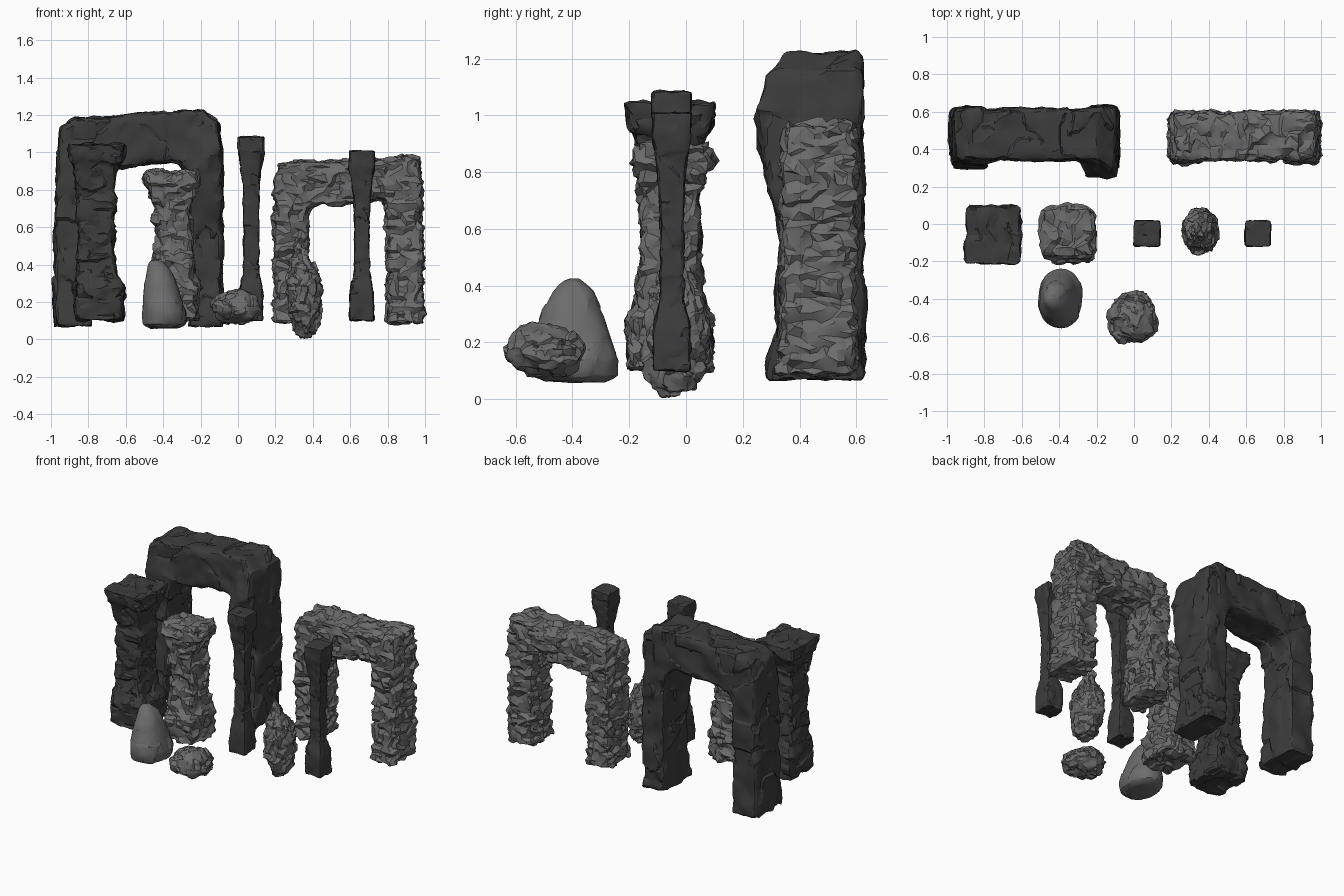
import bpy, bmesh, math
from mathutils import Vector, noise


def stone_material(name, g):
    m = bpy.data.materials.new(name)
    m.diffuse_color = (g, g, g, 1)
    return m


DARK = stone_material("dark_stone", 0.045)
GREY = stone_material("grey_stone", 0.15)


def ring(c, u, v, p, n=24):
    # superellipse around c; high p gives a rounded rectangle
    def f(t):
        return math.copysign(abs(t) ** (2 / p), t) if abs(t) > 1e-6 else 0
    a = [2 * math.pi * k / n for k in range(n)]
    return [c + u * f(math.cos(t)) + v * f(math.sin(t)) for t in a]


def bake(ob):
    dg = bpy.context.evaluated_depsgraph_get()
    me = bpy.data.meshes.new_from_object(ob.evaluated_get(dg))
    ob.modifiers.clear()
    ob.data = me


def stone(name, rings, mat, amp=0.01, freq=12, voxel=0.012, keep=0.2, stretch=1.0):
    # loft the rings, remesh, chisel with noise, reduce to facets
    bm = bmesh.new()
    loops = [[bm.verts.new(co) for co in r] for r in rings]
    n = len(loops[0])
    for a, b in zip(loops, loops[1:]):
        for k in range(n):
            bm.faces.new((a[k], a[(k + 1) % n], b[(k + 1) % n], b[k]))
    bm.faces.new(loops[0])
    bm.faces.new(loops[-1])
    bmesh.ops.recalc_face_normals(bm, faces=bm.faces[:])
    me = bpy.data.meshes.new(name)
    bm.to_mesh(me)
    bm.free()
    ob = bpy.data.objects.new(name, me)
    bpy.context.collection.objects.link(ob)
    rm = ob.modifiers.new("Remesh", 'REMESH')
    rm.mode = 'VOXEL'
    rm.voxel_size = voxel
    bake(ob)
    moved = []
    for v in ob.data.vertices:
        q = Vector((v.co.x, v.co.y, v.co.z * stretch)) * freq
        chip = noise.cell(q * 0.8 + noise.noise_vector(q * 0.5)) - 0.5
        moved.append(v.co + v.normal * amp * (noise.noise(q) + 0.6 * chip
                                              + 0.5 * noise.noise(q * 2.3)))
    for v, co in zip(ob.data.vertices, moved):
        v.co = co
    ob.data.update()
    ob.modifiers.new("Facets", 'DECIMATE').ratio = keep
    bake(ob)
    ob.data.materials.clear()
    ob.data.materials.append(mat)
    bpy.ops.object.select_all(action='DESELECT')
    ob.select_set(True)
    bpy.context.view_layer.objects.active = ob
    bpy.ops.object.shade_smooth_by_angle(angle=math.radians(25))
    return ob


def arch(name, stations, mat, **kw):
    # station: outer x, outer z, inner x, inner z, front y, back y
    rings = []
    for ox, oz, ix, iz, y0, y1 in stations:
        o, i = Vector((ox, 0, oz)), Vector((ix, 0, iz))
        c = (o + i) / 2 + Vector((0, (y0 + y1) / 2, 0))
        rings.append(ring(c, (o - i) / 2, Vector((0, (y1 - y0) / 2, 0)), 9))
    return stone(name, rings, mat, **kw)


def upright(name, levels, mat, p, **kw):
    # level: z, x0, x1, y0, y1
    rings = [ring(Vector(((a + b) / 2, (c + d) / 2, z)), Vector(((b - a) / 2, 0, 0)),
                  Vector((0, (d - c) / 2, 0)), p) for z, a, b, c, d in levels]
    return stone(name, rings, mat, **kw)


# Large dark archway
arch("dark_archway", [
    (-.985, .07, -.78, .07, .28, .63), (-.985, .25, -.78, .25, .31, .62),
    (-.985, .6, -.78, .6, .33, .62), (-.97, .85, -.77, .84, .33, .62),
    (-.965, 1.02, -.74, .89, .33, .62), (-.95, 1.13, -.71, .91, .33, .62),
    (-.87, 1.19, -.67, .915, .34, .62), (-.55, 1.205, -.53, .93, .34, .62),
    (-.32, 1.225, -.36, .95, .34, .62), (-.19, 1.23, -.31, .935, .33, .62),
    (-.1, 1.16, -.285, .9, .27, .63), (-.085, 1.03, -.275, .86, .24, .63),
    (-.08, .8, -.265, .78, .28, .63), (-.085, .6, -.26, .6, .33, .63),
    (-.085, .3, -.265, .3, .32, .63), (-.08, .07, -.27, .07, .28, .63)],
    DARK, amp=0.014, freq=9, voxel=0.014)

# Smaller grey archway
arch("grey_archway", [
    (.19, .09, .38, .09, .32, .6), (.19, .4, .375, .4, .34, .6),
    (.19, .65, .375, .65, .34, .6), (.19, .84, .385, .7, .34, .6),
    (.215, .94, .41, .715, .34, .6), (.3, .955, .45, .72, .34, .6),
    (.6, .96, .6, .725, .34, .6), (.88, .975, .74, .745, .34, .6),
    (.975, .975, .77, .75, .34, .6), (.985, .88, .785, .72, .34, .6),
    (.985, .65, .79, .65, .34, .6), (.99, .4, .795, .4, .34, .6),
    (.99, .09, .795, .09, .32, .6)],
    GREY, amp=0.018, freq=16, voxel=0.012, stretch=1.5)

# Broad dark pillar with flared head and foot
upright("dark_pillar", [
    (.1, -.87, -.61, -.21, .09), (.27, -.88, -.61, -.21, .1),
    (.33, -.87, -.64, -.18, .07), (.5, -.86, -.66, -.16, .05),
    (.83, -.865, -.65, -.16, .05), (.92, -.88, -.64, -.18, .07),
    (.97, -.905, -.61, -.21, .1), (1.045, -.91, -.605, -.22, .105)],
    DARK, 9, amp=0.014, freq=12, stretch=1.5)

# Broad grey pillar
upright("grey_pillar", [
    (.1, -.46, -.21, -.21, .09), (.28, -.46, -.21, -.21, .09),
    (.34, -.45, -.23, -.18, .07), (.5, -.44, -.245, -.16, .05),
    (.72, -.45, -.24, -.16, .05), (.78, -.48, -.22, -.18, .07),
    (.84, -.51, -.205, -.2, .1), (.9, -.49, -.22, -.18, .09)],
    GREY, 7, amp=0.02, freq=14, stretch=1.4)

# Pair of slender columns
for name, x, top in (("left_column", .07, 1.085), ("right_column", .662, 1.01)):
    rows = [(.1, .065), (.26, .065), (.36, .044), (.55, .042), (top - .25, .046),
            (top - .17, .056), (top - .08, .071), (top, .071)]
    upright(name, [(z, x - r, x + r, -.05 - r, -.05 + r) for z, r in rows],
            DARK, 12, amp=0.006, freq=16, voxel=0.008, keep=0.15)

# Smooth boulder
upright("smooth_boulder", [
    (.06, -.47, -.31, -.5, -.28), (.08, -.51, -.28, -.55, -.24),
    (.14, -.515, -.27, -.56, -.235), (.22, -.51, -.295, -.545, -.26),
    (.31, -.5, -.325, -.51, -.29), (.38, -.49, -.36, -.47, -.32),
    (.415, -.48, -.4, -.44, -.36), (.428, -.46, -.42, -.41, -.38)],
    GREY, 2.2, amp=0.006, freq=8)

# Low cracked rock
upright("low_rock", [
    (.085, -.06, .06, -.56, -.44), (.11, -.11, .1, -.61, -.39),
    (.15, -.14, .13, -.64, -.365), (.18, -.145, .135, -.645, -.36),
    (.22, -.12, .11, -.62, -.39), (.255, -.08, .07, -.6, -.43),
    (.278, -.03, .04, -.55, -.47)],
    GREY, 2.3, amp=0.018, freq=16, voxel=0.009)

# Tall pointed rock
upright("pointed_rock", [
    (.005, .33, .39, -.08, -.01), (.03, .31, .42, -.12, .04),
    (.1, .285, .435, -.15, .07), (.18, .265, .45, -.165, .085),
    (.26, .26, .455, -.165, .08), (.34, .265, .445, -.14, .06),
    (.42, .28, .405, -.11, .03), (.49, .295, .365, -.08, -.01),
    (.545, .305, .33, -.055, -.035)],
    GREY, 2.2, amp=0.018, freq=17, voxel=0.009)
